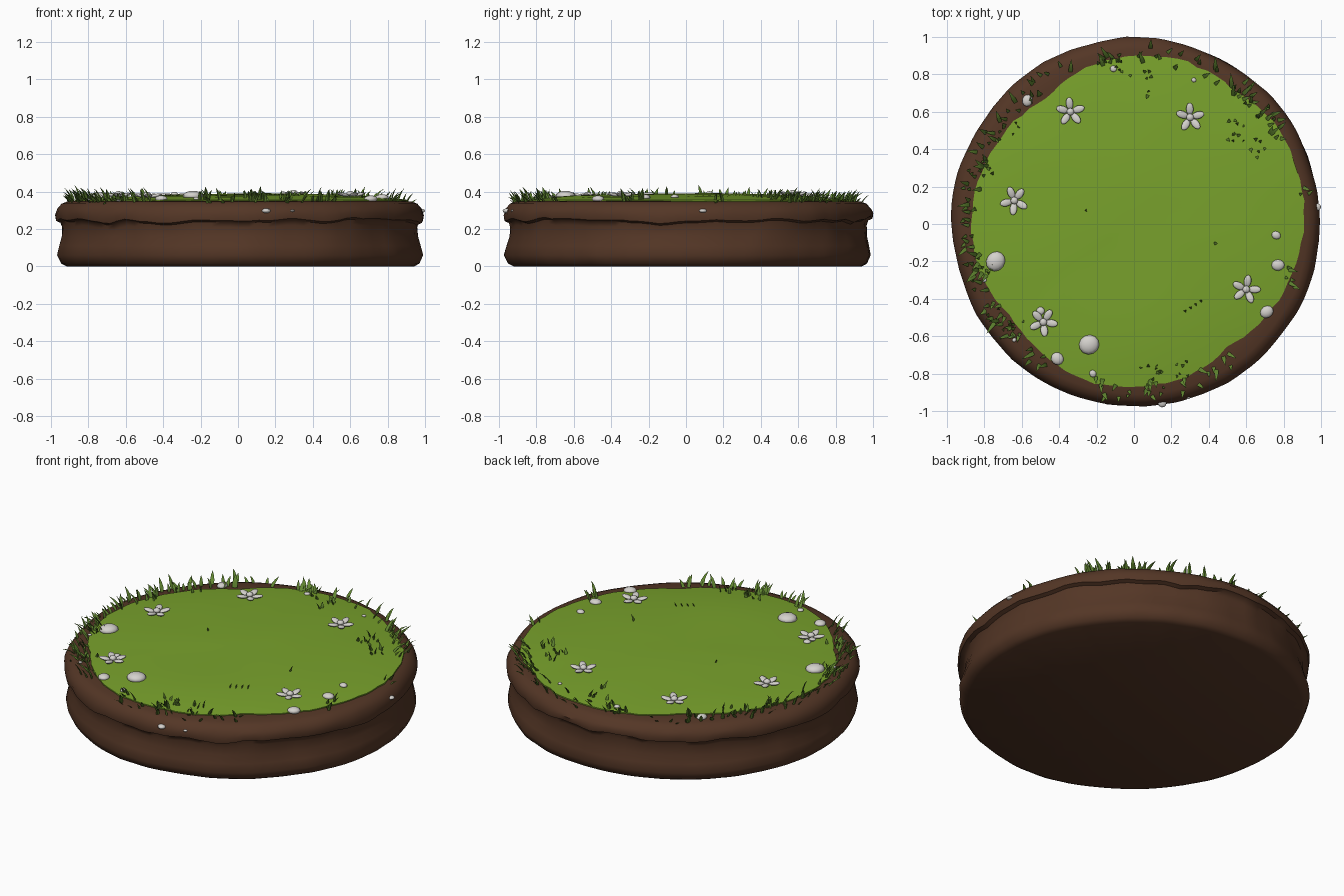
import bpy, bmesh, math, random
from mathutils import Vector, Matrix, noise

random.seed(7)
cube = bpy.data.objects.get("Cube")
if cube:
    bpy.data.objects.remove(cube, do_unlink=True)
CX = CY = 0.01
TAU = math.tau


def material(name, r, g, b):
    m = bpy.data.materials.new(name)
    m.diffuse_color = (r, g, b, 1)
    m.use_nodes = True
    bsdf = m.node_tree.nodes["Principled BSDF"]
    bsdf.inputs["Base Color"].default_value = (r, g, b, 1)
    bsdf.inputs["Roughness"].default_value = 0.9
    return m


soil = material("soil_brown", 0.088, 0.037, 0.019)
turf = material("turf_green", 0.19, 0.36, 0.025)
blade_green = material("blade_green", 0.12, 0.24, 0.03)
white = material("stone_white", 0.66, 0.64, 0.61)


def finish(name, bm, mat, angle=50):
    bmesh.ops.recalc_face_normals(bm, faces=bm.faces)
    mesh = bpy.data.meshes.new(name)
    bm.to_mesh(mesh)
    bm.free()
    mesh.materials.append(mat)
    ob = bpy.data.objects.new(name, mesh)
    bpy.context.collection.objects.link(ob)
    bpy.ops.object.select_all(action="DESELECT")
    ob.select_set(True)
    bpy.context.view_layer.objects.active = ob
    bpy.ops.object.shade_smooth_by_angle(angle=math.radians(angle))
    return ob


def wobble(a, freq, seed):
    return noise.noise(Vector((math.cos(a) * freq, math.sin(a) * freq, seed)))


def lathe(bm, rings, point, segments):
    # Rings of points closed with a centre fan at both ends where the radius is zero
    rows = []
    for ring in rings:
        count = 1 if ring[0] == 0 else segments
        rows.append([bm.verts.new(point(ring, TAU * i / segments)) for i in range(count)])
    for low, high in zip(rows, rows[1:]):
        for i in range(segments):
            j = (i + 1) % segments
            quad = [low[i % len(low)], low[j % len(low)], high[j % len(high)], high[i % len(high)]]
            bm.faces.new(list(dict.fromkeys(quad)))


# Soil disc with an overhanging, uneven upper lip
PROFILE = [(0, 0), (0.93, 0), (0.958, 0.015), (0.978, 0.06), (0.966, 0.11), (0.953, 0.16),
           (0.949, 0.215), (0.956, 0.24), (0.979, 0.25), (0.984, 0.28), (0.972, 0.31),
           (0.95, 0.335), (0.92, 0.347), (0.85, 0.35), (0, 0.35)]


def soil_point(ring, a):
    r, z = ring
    if r > 0.86:
        r += 0.012 * wobble(a, 2.5, z * 3) + 0.005 * wobble(a, 9, z * 8)
        if 0.17 < z < 0.3:
            z += 0.03 * wobble(a, 3.5, 4) + 0.012 * wobble(a, 9, 8)
        # Broken patch low on the front left side
        chip = max(0, 1 - abs(a - TAU * 0.912) / 0.09)
        if 0.03 < z < 0.16:
            r += chip * 0.045 * noise.noise(Vector((a * 45, z * 30, 1)))
    return (CX + r * math.cos(a), CY + r * math.sin(a), z)


bm = bmesh.new()
lathe(bm, PROFILE, soil_point, 120)
finish("soil_disc", bm, soil)

# Turf cap with a ragged edge
EDGE = [0.9, 0.91, 0.91, 0.88, 0.9, 0.89, 0.87, 0.82, 0.85, 0.87,
        0.88, 0.88, 0.84, 0.86, 0.89, 0.88, 0.87, 0.83, 0.86, 0.88]


def turf_edge(a):
    t = (a % TAU) / TAU * len(EDGE)
    i = int(t)
    f = t - i
    return EDGE[i % len(EDGE)] * (1 - f) + EDGE[(i + 1) % len(EDGE)] * f


def ground(x, y):
    # Height of the walkable surface, falling away over the lip
    dx, dy = x - CX, y - CY
    r = math.hypot(dx, dy)
    edge = turf_edge(math.atan2(dy, dx))
    if r < edge:
        bump = 0.007 * noise.noise(Vector((x * 2.2, y * 2.2, 3))) + 0.006 * x
        return 0.355 + (0.032 + bump) * (1 - (r / edge) ** 3)
    return 0.352 - 3.5 * max(0, r - 0.9) ** 1.6


def turf_point(ring, a):
    s, drop = ring
    r = s * (turf_edge(a) + (0.012 * wobble(a, 12, 2) if s > 0.9 else 0))
    x, y = CX + r * math.cos(a), CY + r * math.sin(a)
    return (x, y, max(ground(x, y), 0.355) - drop)


bm = bmesh.new()
CAP = [(0, 0), (0.2, 0), (0.4, 0), (0.58, 0), (0.73, 0), (0.86, 0), (0.95, 0), (1, 0), (1, 0.015)]
lathe(bm, CAP, turf_point, 100)
finish("turf_cap", bm, turf)


def blob(bm, centre, size, spin=0, tilt=0):
    # Flattened ball used for pebbles and petals
    mat = (Matrix.Translation(centre) @ Matrix.Rotation(spin, 4, "Z")
           @ Matrix.Rotation(tilt, 4, "Y") @ Matrix.Diagonal((*size, 1)))
    bmesh.ops.create_uvsphere(bm, u_segments=12, v_segments=8, radius=1, matrix=mat)


# Pebbles on the turf and along the lip
PEBBLES = [(-0.74, -0.2, 0.055), (-0.24, -0.645, 0.055), (-0.41, -0.72, 0.035), (0.77, -0.22, 0.035),
           (0.76, -0.06, 0.025), (0.71, -0.47, 0.037), (-0.22, -0.8, 0.02), (-0.57, 0.66, 0.032),
           (-0.11, 0.83, 0.018), (0.32, 0.77, 0.013), (-0.5, -0.465, 0.022), (-0.8, -0.3, 0.012),
           (-0.64, -0.62, 0.012), (0.15, -0.955, 0.026), (0.29, -0.925, 0.013), (0.4, -0.86, 0.013),
           (0.978, 0.09, 0.022)]
bm = bmesh.new()
for x, y, r in PEBBLES:
    on_lip = math.hypot(x, y) > 0.94
    z = 0.297 if on_lip else ground(x, y) + r * 0.1
    blob(bm, (x, y, z), (r, r * random.uniform(0.85, 1), r * 0.5), random.uniform(0, TAU))
finish("pebbles", bm, white)

# Five-petalled flowers lying on the turf
FLOWERS = [(-0.34, 0.6), (0.3, 0.57), (-0.64, 0.125), (0.6, -0.35), (-0.485, -0.525)]
for n, (x, y) in enumerate(FLOWERS):
    bm = bmesh.new()
    z = ground(x, y) + 0.012
    turn = random.uniform(0, TAU)
    for k in range(5):
        a = turn + TAU * k / 5 + random.uniform(-0.12, 0.12)
        blob(bm, (x + 0.045 * math.cos(a), y + 0.045 * math.sin(a), z), (0.034, 0.02, 0.009), a, -0.2)
    blob(bm, (x, y, z + 0.005), (0.02, 0.02, 0.015))
    finish(f"flower_{n + 1}", bm, white)


def blade(bm, x, y, length, heading, lean):
    # Three-sided tapering blade that bends towards its heading
    out = Vector((math.cos(heading), math.sin(heading), 0))
    side = Vector((-out.y, out.x, 0))
    up = Vector((0, 0, 1))
    pos = Vector((x, y, ground(x, y) - 0.008))
    width = 0.006 + length * 0.06
    rows = []
    for step, taper in enumerate((0.8, 1, 0.65)):
        w = width * taper
        rows.append([bm.verts.new(pos + d) for d in (side * w, out * w * 0.8 + up * w * 0.3, -side * w)])
        bend = lean + 0.22 * step
        pos = pos + (out * math.sin(bend) + up * math.cos(bend)) * length / 3
    tip = bm.verts.new(pos)
    for low, high in zip(rows, rows[1:]):
        for i in range(3):
            j = (i + 1) % 3
            bm.faces.new((low[i], low[j], high[j], high[i]))
    for i in range(3):
        bm.faces.new((rows[-1][i], rows[-1][(i + 1) % 3], tip))


# Tufts along the rim: centre angle, spread and number of blades
RIM = [(100, 5, 9), (84, 9, 9), (65, 5, 6), (48, 7, 16), (36, 6, 16), (135, 10, 14), (152, 6, 9),
       (168, 9, 18), (184, 6, 9), (198, 7, 16), (217, 8, 22), (233, 6, 6), (262, 8, 9),
       (280, 8, 12), (298, 8, 8), (340, 4, 6), (10, 4, 3), (118, 5, 4)]
bm = bmesh.new()
for centre, spread, count in RIM:
    for _ in range(count):
        a = math.radians(centre + random.uniform(-spread, spread))
        r = random.uniform(0.84, 0.93)
        blade(bm, CX + r * math.cos(a), CY + r * math.sin(a), random.uniform(0.045, 0.1),
              a + random.uniform(-0.7, 0.7), random.uniform(0.15, 0.85))
finish("rim_grass", bm, blade_green, 30)

# Sparse short tufts inside the turf: position, spread and number of blades
TUFTS = [(0.12, 0.74, 0.07, 6), (0.56, 0.53, 0.09, 10), (-0.25, 0.07, 0.005, 1), (0.43, -0.1, 0.005, 1),
         (0.1, -0.82, 0.07, 12), (0.24, -0.78, 0.05, 6), (-0.68, 0.52, 0.07, 6), (-0.66, -0.52, 0.08, 10),
         (-0.05, 0.84, 0.06, 6), (0.67, 0.42, 0.06, 6), (-0.78, -0.25, 0.04, 5), (-0.8, 0.3, 0.04, 4)]
bm = bmesh.new()
for x, y, spread, count in TUFTS:
    for _ in range(count):
        blade(bm, x + random.uniform(-spread, spread), y + random.uniform(-spread, spread),
              random.uniform(0.03, 0.06), random.uniform(0, TAU), random.uniform(0, 0.35))
for k in range(4):
    blade(bm, 0.27 + 0.028 * k, -0.47 + 0.018 * k, 0.035, 0.8, 0.2)
finish("inner_grass", bm, blade_green, 30)
